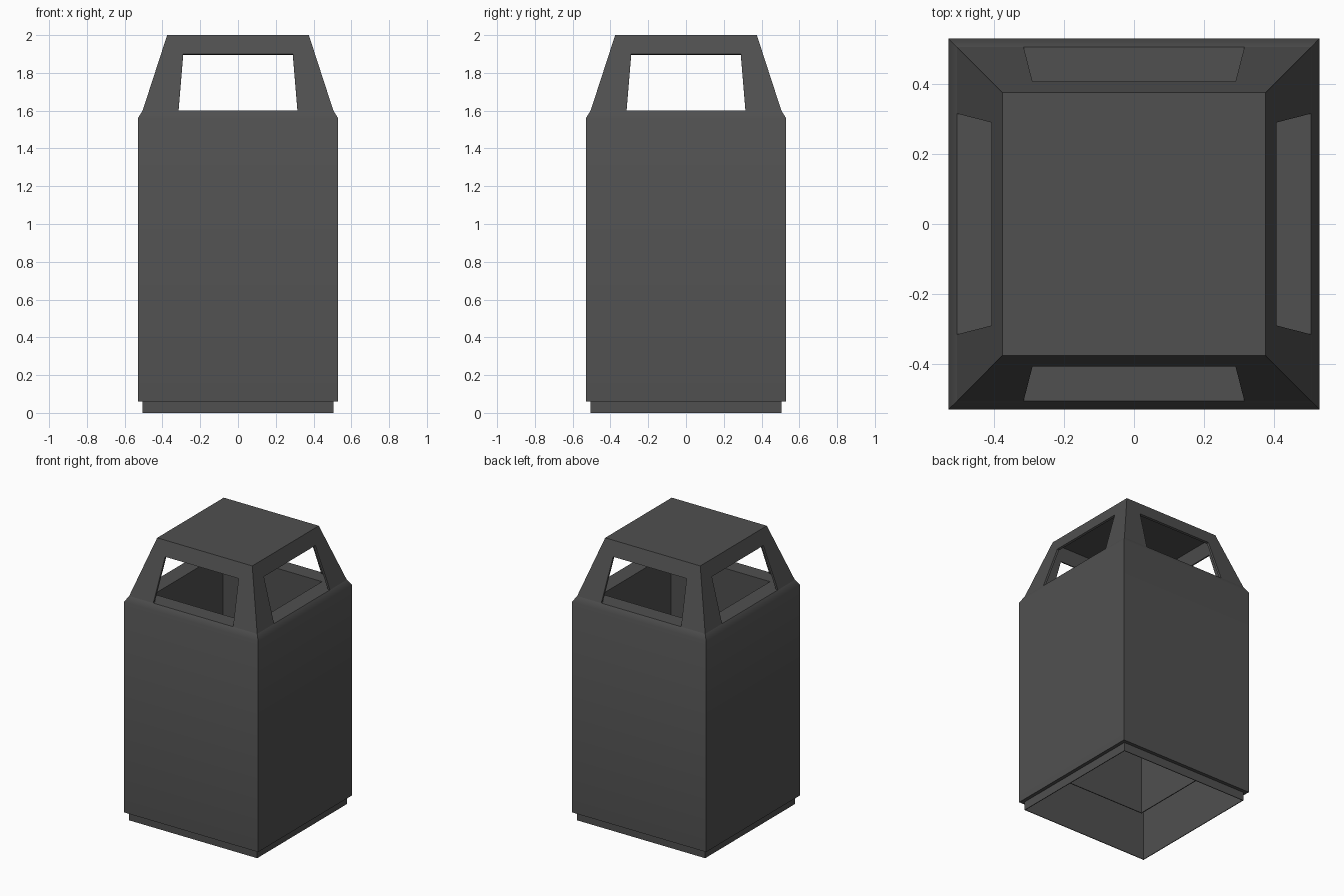
import bpy, bmesh, math
from mathutils import Matrix, Vector

cube = bpy.data.objects.get("Cube")
if cube:
    bpy.data.objects.remove(cube, do_unlink=True)

# Single dark grey finish
grey = bpy.data.materials.new("dark_grey_metal")
grey.use_nodes = True
colour = (0.08, 0.08, 0.08, 1.0)
grey.diffuse_color = colour
grey.node_tree.nodes["Principled BSDF"].inputs["Base Color"].default_value = colour


def add_object(name, bm):
    bmesh.ops.remove_doubles(bm, verts=bm.verts, dist=0.0005)
    bmesh.ops.recalc_face_normals(bm, faces=bm.faces)
    mesh = bpy.data.meshes.new(name)
    bm.to_mesh(mesh)
    bm.free()
    mesh.materials.append(grey)
    obj = bpy.data.objects.new(name, mesh)
    bpy.context.collection.objects.link(obj)
    return obj


def square_sweep(name, profile):
    """Sweep a closed (half width, height) profile around a square."""
    bm = bmesh.new()
    rings = [[bm.verts.new((sx * h, sy * h, z))
              for sx, sy in ((-1, -1), (1, -1), (1, 1), (-1, 1))]
             for h, z in profile]
    for i, ring in enumerate(rings):
        after = rings[(i + 1) % len(rings)]
        for k in range(4):
            n = (k + 1) % 4
            bm.faces.new((ring[k], ring[n], after[n], after[k]))
    return add_object(name, bm)


BODY, NECK, ROOF = 0.53, 0.505, 0.375
INNER, LINER = 0.5, 0.39
SHOULDER, SILL, TOP = 1.56, 1.6, 2.0

# Recessed plinth and outer casing with a bevelled shoulder
square_sweep("plinth", [(NECK, 0), (NECK, 0.06), (INNER, 0.06), (INNER, 0)])
casing = square_sweep("casing", [(BODY, 0.06), (BODY, SHOULDER), (NECK, SILL),
                                 (INNER, SILL), (INNER, 0.06)])

# Sill ledge with the open inner chute hanging from it
square_sweep("inner_chute", [(NECK - 0.001, SILL), (LINER, SILL), (LINER, 0.26),
                             (LINER + 0.006, 0.26), (LINER + 0.006, SILL - 0.01),
                             (NECK - 0.001, SILL - 0.01)])


# Tapered hood with one opening on each side
def hood_point(x, z):
    t = (z - SILL) / (TOP - SILL)
    return Vector((x, -(NECK + (ROOF - NECK) * t), z))


WIN_TOP = 1.9
left_post = [(-NECK, SILL), (-0.315, SILL), (-0.29, WIN_TOP), (-ROOF, TOP)]
right_post = [(-x, z) for x, z in reversed(left_post)]
lintel = [(-ROOF, TOP), (-0.29, WIN_TOP), (0.29, WIN_TOP), (ROOF, TOP)]

bm = bmesh.new()
for k in range(4):
    turn = Matrix.Rotation(k * math.pi / 2, 3, 'Z')
    for panel in (left_post, lintel, right_post):
        bm.faces.new([bm.verts.new(turn @ hood_point(x, z)) for x, z in panel])
bm.faces.new([bm.verts.new((sx * ROOF, sy * ROOF, TOP))
              for sx, sy in ((-1, -1), (1, -1), (1, 1), (-1, 1))])
hood = add_object("hood", bm)
shell = hood.modifiers.new("thickness", 'SOLIDIFY')
shell.thickness = 0.015
shell.offset = -1
shell.use_even_offset = True

# Soft shading across the shoulder only
bpy.ops.object.select_all(action='DESELECT')
casing.select_set(True)
bpy.context.view_layer.objects.active = casing
bpy.ops.object.shade_smooth_by_angle(angle=math.radians(40))
